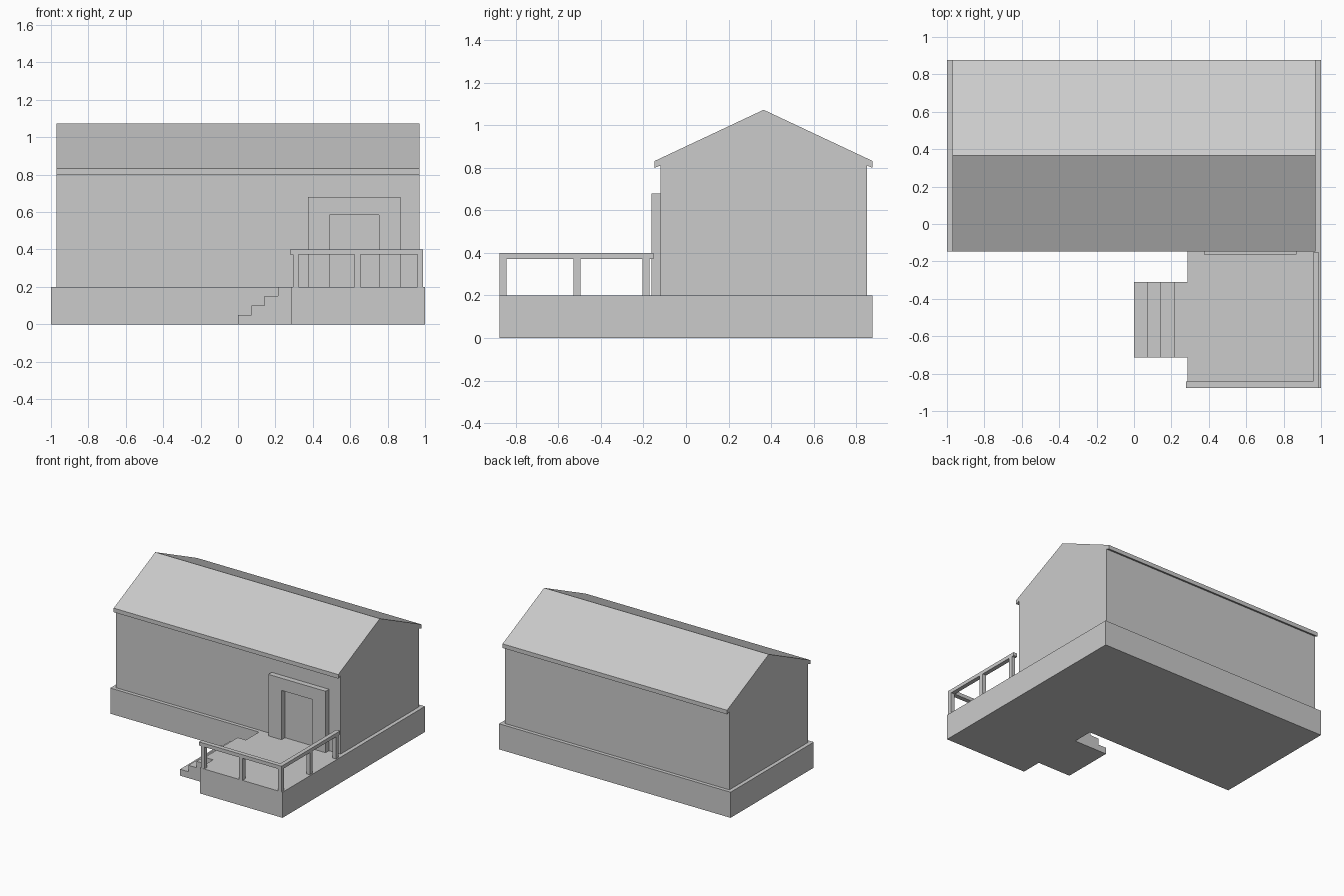
import bpy
import bmesh
from mathutils import Vector

if "Cube" in bpy.data.objects:
    bpy.data.objects.remove(bpy.data.objects["Cube"])


def prism(name, profile, to_3d, direction):
    """Extrude a closed 2D profile, placed by to_3d, along direction."""
    bm = bmesh.new()
    face = bm.faces.new([bm.verts.new(to_3d(a, b)) for a, b in profile])
    ext = bmesh.ops.extrude_face_region(bm, geom=[face])
    verts = [v for v in ext["geom"] if isinstance(v, bmesh.types.BMVert)]
    bmesh.ops.translate(bm, verts=verts, vec=Vector(direction))
    bmesh.ops.recalc_face_normals(bm, faces=bm.faces)
    mesh = bpy.data.meshes.new(name)
    bm.to_mesh(mesh)
    bm.free()
    obj = bpy.data.objects.new(name, mesh)
    bpy.context.collection.objects.link(obj)
    return obj


def box(name, x0, x1, y0, y1, z0, z1):
    rect = [(x0, y0), (x1, y0), (x1, y1), (x0, y1)]
    return prism(name, rect, lambda x, y: (x, y, z0), (0, 0, z1 - z0))


FLOOR = 0.2
RAIL_Z = 0.372

# Foundation and porch deck: one L-shaped slab
slab = [(-1, -0.148), (0.285, -0.148), (0.285, -0.878),
        (1, -0.878), (1, 0.878), (-1, 0.878)]
prism("foundation", slab, lambda x, y: (x, y, 0), (0, 0, FLOOR))

# Porch steps: stair profile run along y
stairs = [(0.285, 0), (0, 0)]
for i in range(4):
    z = 0.05 * (i + 1)
    stairs += [(0.0713 * i, z), (0.0713 * (i + 1), z)]
stairs[-1] = (0.285, FLOOR)
prism("steps", stairs, lambda x, z: (x, -0.715, z), (0, 0.405, 0))

# House body: half of the gable outline, mirrored about the ridge line
RIDGE = 0.365
half = [(0.485, FLOOR), (0.485, 0.811), (0.513, 0.8),
        (0.513, 0.832), (0, 1.073)]
gable = [(RIDGE + d, z) for d, z in half]
gable += [(RIDGE - d, z) for d, z in reversed(half[:-1])]
prism("house_body", gable, lambda y, z: (-0.97, y, z), (1.94, 0, 0))

# Door surround: arch profile leaving the doorway recessed
surround = [(0.375, FLOOR), (0.49, FLOOR), (0.49, 0.585), (0.755, 0.585),
            (0.755, FLOOR), (0.87, FLOOR), (0.87, 0.68), (0.375, 0.68)]
prism("door_surround", surround, lambda x, z: (x, -0.162, z), (0, 0.042, 0))

# Handrail: L-shaped along the front and right side of the deck
rail = [(0.278, -0.878), (0.99, -0.878), (0.99, -0.153),
        (0.957, -0.153), (0.957, -0.843), (0.278, -0.843)]
prism("handrail", rail, lambda x, y: (x, y, RAIL_Z), (0, 0, 0.4 - RAIL_Z))

# Railing posts
posts = [(0.308, -0.861), (0.639, -0.861), (0.975, -0.861),
         (0.975, -0.512), (0.975, -0.188)]
for x, y in posts:
    box("railing_post", x - 0.015, x + 0.015, y - 0.0165, y + 0.0165, FLOOR, RAIL_Z)
